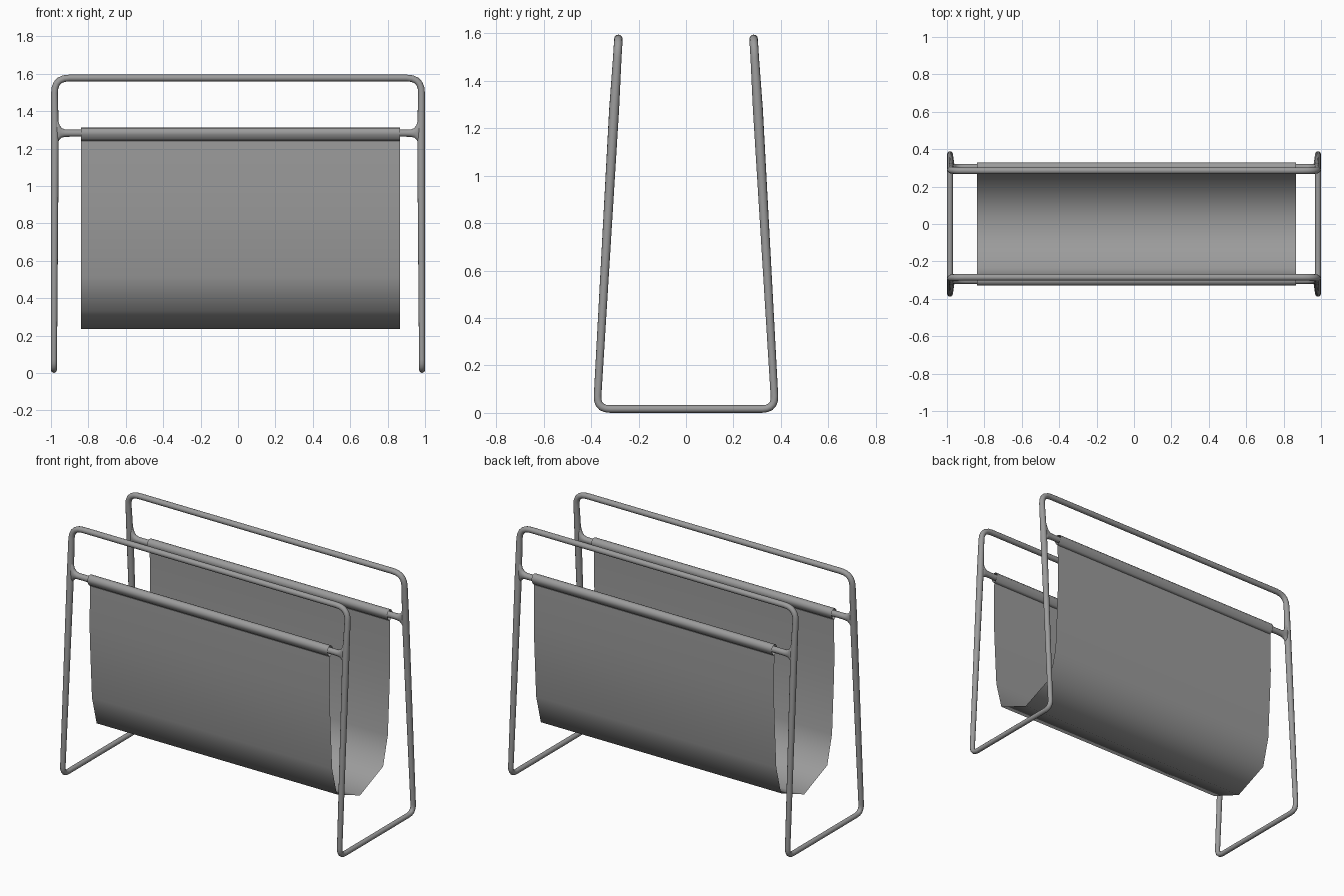
import bpy
import math
from mathutils import Vector

cube = bpy.data.objects.get("Cube")
if cube:
    bpy.data.objects.remove(cube, do_unlink=True)

# One neutral grey for frame and sling
grey = bpy.data.materials.new("neutral_grey")
grey.use_nodes = True
COLOR = (0.33, 0.33, 0.33, 1)
grey.diffuse_color = COLOR
grey.node_tree.nodes["Principled BSDF"].inputs["Base Color"].default_value = COLOR

BAR_Y, BAR_Z = 0.303, 1.282


def loft(name, rings, closed):
    """Skin a row of equal-length point lists into a smooth surface."""
    n = len(rings[0])
    verts = [p for ring in rings for p in ring]
    faces = []
    for i in range(len(rings) - 1):
        for j in range(n if closed else n - 1):
            k = (j + 1) % n
            faces.append((i * n + j, i * n + k, (i + 1) * n + k, (i + 1) * n + j))
    mesh = bpy.data.meshes.new(name)
    mesh.from_pydata(verts, [], faces)
    mesh.shade_smooth()
    mesh.materials.append(grey)
    obj = bpy.data.objects.new(name, mesh)
    bpy.context.collection.objects.link(obj)
    return obj


def rounded_loop(corners, steps=5):
    """Round each corner of a closed path; yields (point, tube radius)."""
    path = []
    for i, (p, r, d) in enumerate(corners):
        if d == 0:
            path.append((p, r))
            continue
        before, after = corners[i - 1][0], corners[(i + 1) % len(corners)][0]
        a = p + (before - p).normalized() * d
        b = p + (after - p).normalized() * d
        for s in range(steps + 1):
            t = s / steps
            path.append((a * (1 - t) ** 2 + p * 2 * t * (1 - t) + b * t * t, r))
    return path


# Tubular frame: both top rails, four legs and two floor bars in one loop
def leg(sx, sy):
    return [(Vector((sx * 0.982, sy * 0.285, 1.577)), 0.018, 0.08),
            (Vector((sx * 0.979, sy * BAR_Y, BAR_Z)), 0.021, 0),
            (Vector((sx * 0.984, sy * 0.376, 0.0165)), 0.016, 0.055)]


corners = leg(1, -1) + leg(1, 1)[::-1] + leg(-1, 1) + leg(-1, -1)[::-1]
path = rounded_loop(corners)
curve = bpy.data.curves.new("tube_frame", "CURVE")
curve.dimensions = "3D"
curve.bevel_depth = 1.0
curve.bevel_resolution = 4
spline = curve.splines.new("POLY")
spline.points.add(len(path) - 1)
for point, (p, r) in zip(spline.points, path):
    point.co = (*p, 1)
    point.radius = r
spline.use_cyclic_u = True
spline.use_smooth = True
curve.materials.append(grey)
frame = bpy.data.objects.new("tube_frame", curve)
bpy.context.collection.objects.link(frame)
bpy.ops.object.select_all(action="DESELECT")
frame.select_set(True)
bpy.context.view_layer.objects.active = frame
bpy.ops.object.convert(target="MESH")

# Half of the crossbar: x, top z, bottom z, half depth (flares into the leg)
flare = [(0.90, 1.301, 1.263, 0.019), (0.925, 1.302, 1.262, 0.019),
         (0.942, 1.309, 1.258, 0.019), (0.954, 1.325, 1.248, 0.019),
         (0.963, 1.355, 1.23, 0.018), (0.975, 1.375, 1.21, 0.012)]
stations = [(-x, t, b, d) for x, t, b, d in reversed(flare)] + flare

# Teardrop sleeve section around the bar, as offsets from its axis
half = [(0.014, 0.027), (0.027, 0.01), (0.025, -0.008), (0.013, -0.03)]
teardrop = [(0, 0.03)] + half + [(0, -0.041)] + [(-y, z) for y, z in reversed(half)]

SLING_X = (-0.84, 0.867)
for side, sy in (("front", -1), ("back", 1)):
    rings = []
    for x, top, bottom, depth in stations:
        angles = [math.tau * k / 12 for k in range(12)]
        rings.append([(x, sy * BAR_Y + depth * math.cos(a),
                       (top + bottom) / 2 + (top - bottom) / 2 * math.sin(a))
                      for a in angles])
    loft(side + "_crossbar", rings, True)
    loft(side + "_sling_sleeve",
         [[(x, sy * BAR_Y + y, BAR_Z + z) for y, z in teardrop] for x in SLING_X][::-1], True)

# Hanging sling sheet, open at both ends
drop = [(-0.303, 1.245), (-0.307, 0.98), (-0.301, 0.84), (-0.283, 0.515), (-0.235, 0.332)]
profile = drop + [(0, 0.235)] + [(-y, z) for y, z in reversed(drop)]
loft("sling", [[(x, y, z) for y, z in profile] for x in SLING_X], False)
